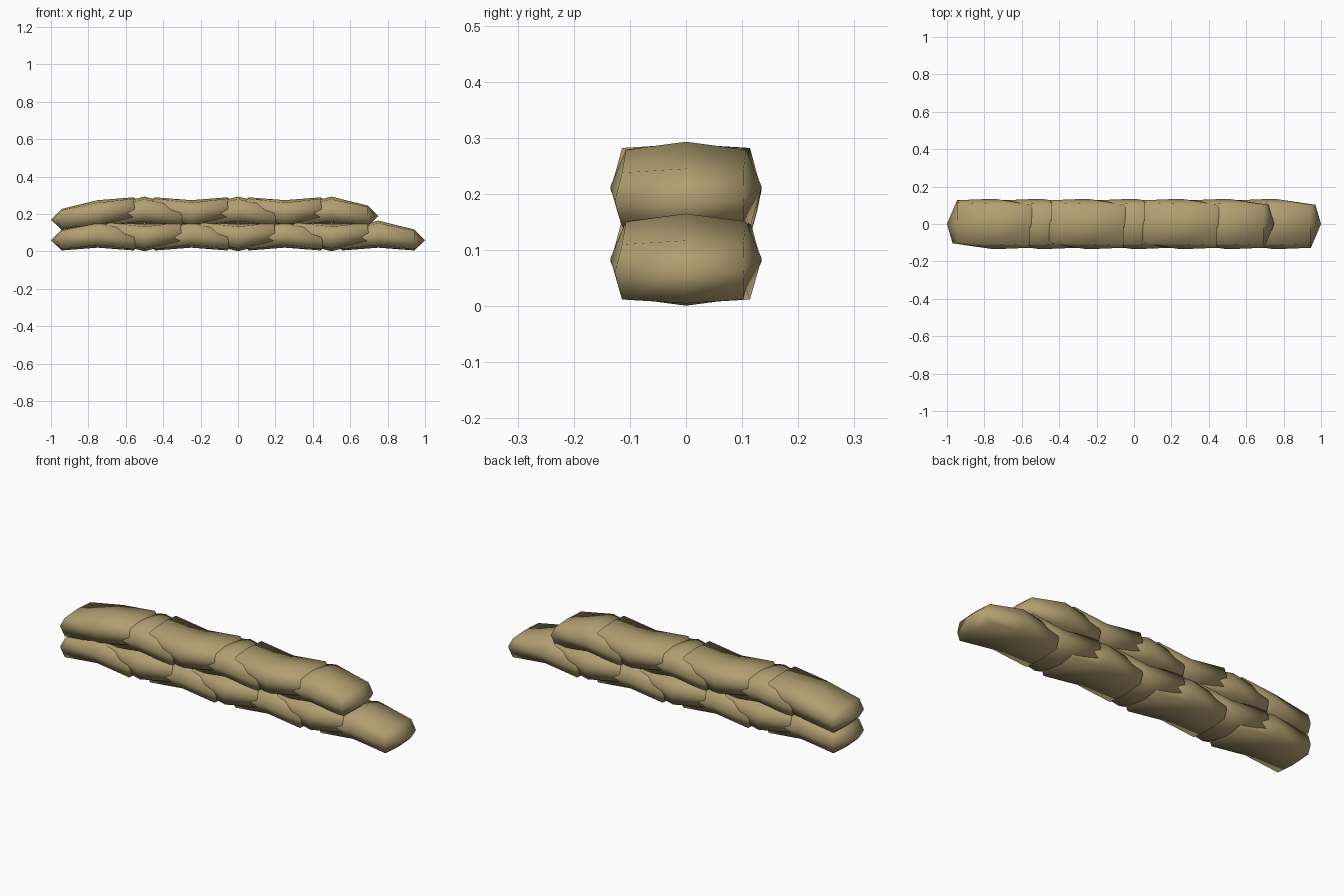
import bpy, bmesh

if "Cube" in bpy.data.objects:
    bpy.data.objects.remove(bpy.data.objects["Cube"])

mat = bpy.data.materials.new("tan burlap")
mat.diffuse_color = (0.44, 0.345, 0.165, 1)
mat.use_nodes = True
mat.node_tree.nodes["Principled BSDF"].inputs["Base Color"].default_value = mat.diffuse_color

HALF_Z = 0.083   # middle height of one row
ROW_STEP = 0.128

# (top, middle, bottom) heights along the bag's centre line, relative to row middle
MID_UP = (0.082, 0.002, -0.063)
END_UP = (0.034, -0.023, -0.078)
MID_DOWN = tuple(-v for v in reversed(MID_UP))
END_DOWN = tuple(-v for v in reversed(END_UP))


def sandbag(name, cx, cz, left, mid, right):
    """Pillow: a 3x3x3 lattice skin, bent by the heights of its three sections."""
    bm = bmesh.new()
    v = {}
    for i, heights in zip((-1, 0, 1), (left, mid, right)):
        for j in (-1, 0, 1):
            for k in (-1, 0, 1):
                if i == j == k == 0:
                    continue
                z = heights[1 - k]
                if j and k:                       # edges drop away from the crown
                    z -= k * (0.014 if i == 0 else 0.007)
                y = j * (0.135 if k == 0 else 0.107)
                x = 0.0
                if i:
                    skew = i * j                  # ends are slightly skewed in plan
                    if k == 0:
                        x = i * (0.25 if j == 0 else 0.208 + 0.012 * skew)
                        if j:
                            y = j * (0.115 - 0.012 * skew)
                    else:
                        x = i * 0.193
                        if j:
                            y = j * (0.108 - 0.006 * skew)
                v[i, j, k] = bm.verts.new((cx + x, y, cz + z))
    # two by two quads on each of the six sides
    for axis in range(3):
        a, b = (axis + 1) % 3, (axis + 2) % 3
        for side in (-1, 1):
            for p in (-1, 0):
                for q in (-1, 0):
                    quad = []
                    for dp, dq in ((0, 0), (1, 0), (1, 1), (0, 1)):
                        key = [0, 0, 0]
                        key[axis], key[a], key[b] = side, p + dp, q + dq
                        quad.append(v[tuple(key)])
                    bm.faces.new(quad if side > 0 else quad[::-1])
    for f in bm.faces:
        f.smooth = True
    me = bpy.data.meshes.new(name)
    bm.to_mesh(me)
    bm.free()
    me.materials.append(mat)
    ob = bpy.data.objects.new(name, me)
    bpy.context.collection.objects.link(ob)
    return ob


# bottom row: arched and sagging bags alternate
for n in range(7):
    cx = -0.75 + 0.25 * n
    if n % 2 == 0:
        sandbag(f"bottom_sandbag_{n + 1}", cx, HALF_Z, END_UP, MID_UP, END_UP)
    else:
        sandbag(f"bottom_sandbag_{n + 1}", cx, HALF_Z, END_DOWN, MID_DOWN, END_DOWN)

# top row: the first bag droops at its free end
for n in range(6):
    cx = -0.75 + 0.25 * n
    cz = HALF_Z + ROW_STEP
    if n == 0:
        droop = tuple(h - 0.018 for h in END_UP)
        sandbag("top_sandbag_1", cx, cz, droop, MID_DOWN, END_DOWN)
    elif n % 2:
        sandbag(f"top_sandbag_{n + 1}", cx, cz, END_UP, MID_UP, END_UP)
    else:
        sandbag(f"top_sandbag_{n + 1}", cx, cz, END_DOWN, MID_DOWN, END_DOWN)
